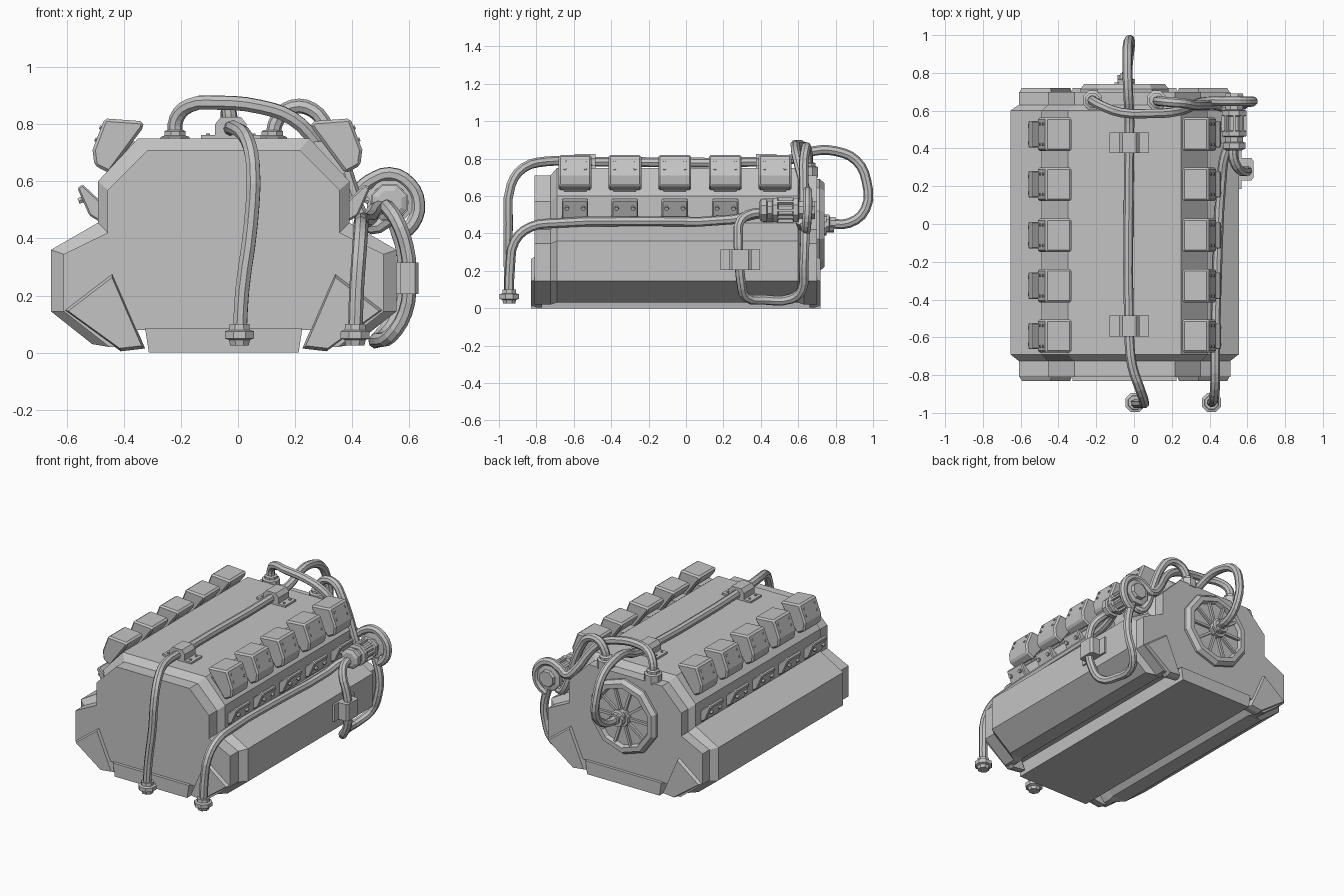
import bpy, bmesh, math
from mathutils import Vector, Matrix

grey = bpy.data.materials.new("machine_grey")
grey.diffuse_color = (0.55, 0.55, 0.55, 1)
CX = -0.05  # centre line of the block


def finish(bm, name):
    bmesh.ops.recalc_face_normals(bm, faces=bm.faces)
    me = bpy.data.meshes.new(name)
    bm.to_mesh(me)
    bm.free()
    me.materials.append(grey)
    ob = bpy.data.objects.new(name, me)
    bpy.context.collection.objects.link(ob)
    return ob


def loft(name, rings):
    """Skin closed rings of points and cap both ends."""
    bm = bmesh.new()
    rv = [[bm.verts.new(p) for p in r] for r in rings]
    n = len(rv[0])
    for a, b in zip(rv, rv[1:]):
        for i in range(n):
            bm.faces.new((a[i], a[(i + 1) % n], b[(i + 1) % n], b[i]))
    bm.faces.new(rv[0])
    bm.faces.new(rv[-1])
    return finish(bm, name)


def prism(name, prof, y0, y1, cx=CX, s=1, bevel=0):
    """Extrude a profile of (distance from centre line, z) along y."""
    ob = loft(name, [[(cx + s * u, y, z) for u, z in prof] for y in (y0, y1)])
    if bevel:
        m = ob.modifiers.new("bevel", 'BEVEL')
        m.width = bevel
        m.segments = 1
        m.limit_method = 'ANGLE'
    return ob


def lathe(name, prof, loc, axis, n=8):
    """Turn a profile of (radius, height along the axis)."""
    q = Vector((0, 0, 1)).rotation_difference(Vector(axis)).to_matrix()
    rings = []
    for r, h in prof:
        r = max(r, 0.002)
        rings.append([Vector(loc) + q @ Vector((r * math.cos(t), r * math.sin(t), h))
                      for t in [2 * math.pi * (i + .5) / n for i in range(n)]])
    return loft(name, rings)


def box(name, loc, size, rot=None):
    bm = bmesh.new()
    m = Matrix.Translation(loc) @ (rot or Matrix()) @ Matrix.Diagonal((*size, 1))
    bmesh.ops.create_cube(bm, size=1, matrix=m)
    return finish(bm, name)


def hose(name, pts, r=0.026):
    cu = bpy.data.curves.new(name, 'CURVE')
    cu.dimensions = '3D'
    cu.bevel_depth = r
    cu.bevel_resolution = 2
    cu.use_fill_caps = True
    cu.resolution_u = 3
    sp = cu.splines.new('BEZIER')
    sp.bezier_points.add(len(pts) - 1)
    for bp, p in zip(sp.bezier_points, pts):
        bp.co = p
        bp.handle_left_type = bp.handle_right_type = 'AUTO'
    sp.use_smooth = False
    cu.materials.append(grey)
    ob = bpy.data.objects.new(name, cu)
    bpy.context.collection.objects.link(ob)


def both(half):
    return [(u, z) for u, z in half] + [(-u, z) for u, z in reversed(half)]


# Engine block with slightly smaller end caps
main = both([(.30, .75), (.44, .60), (.44, .455), (.605, .36), (.605, .145),
             (.46, .03), (.36, .03), (.31, .08)])
cap = both([(.266, .71), (.406, .57), (.406, .42), (.56, .345), (.56, .145),
            (.40, .02), (.36, .02), (.31, .08)])
loft("engine_block", [[(CX + u, y, z) for u, z in p] for p, y in
     ((cap, -.81), (cap, -.725), (main, -.69), (main, .60), (cap, .63), (cap, .70))])

# Oil pan
prism("oil_pan", both([(.275, .085), (.262, 0)]), -.83, .72)

# Angled corner brackets
foot = [(.39, .28), (.56, .15), (.36, .005), (.275, .015)]
fu, fz = .40, .11
for s in (-1, 1):
    for e, y in ((-1, -.80), (1, .69)):
        loft("corner_bracket", [
            [(CX + s * u, y - e * .03, z) for u, z in foot],
            [(CX + s * u, y, z) for u, z in foot],
            [(CX + s * (fu + (u - fu) * .9), y + e * .03, fz + (z - fz) * .9) for u, z in foot]])

# Rocker covers and exhaust ports, five per side
rocker = [(.43, .82), (.295, .81), (.293, .79), (.413, .628), (.465, .655), (.472, .71)]
port = [(.42, .45), (.42, .52), (.495, .59), (.512, .575), (.47, .48)]
for s in (-1, 1):
    for y in (-.593, -.327, -.06, .21, .475):
        prism("rocker_cover", rocker, y - .088, y + .088, -.037, s, .01)
        prism("rocker_neck", [(.30, .74), (.36, .74), (.42, .64), (.38, .60)],
              y - .06, y + .06, -.037, s)
        prism("exhaust_port", port, y - .07, y + .07, CX, s, .006)
        for dy in (-.055, .055):
            for u, z in ((.442, .787), (.458, .745)):
                lathe("cover_bolt", [(.008, -.005), (.008, .006)],
                      (-.037 + s * u, y + dy, z), (s * .93, 0, .36), 6)
            lathe("port_bolt", [(.012, -.01), (.012, .012)],
                  (CX + s * .497, y + dy * .8, .535), (s * .92, 0, -.38), 6)

# Fan wheel on the back
FAN = (CX, 0, .445)
lathe("fan_wheel", [(.245, .68), (.245, .715), (.225, .74), (.195, .74), (.185, .715),
                    (.055, .715), (.055, .75), (.04, .75), (.04, .79), (0, .79)],
      FAN, (0, 1, 0), 10)
for i in range(10):
    a = math.pi * i / 5
    box("fan_spoke", (CX + .12 * math.cos(a), .722, .445 + .12 * math.sin(a)),
        (.14, .018, .016), Matrix.Rotation(-a, 4, 'Y'))

# Long hose over the top, from the fan hub to the front
hose("top_hose", [(-.04, .76, .455), (-.03, .87, .455), (-.02, .96, .53), (-.03, .965, .68),
                  (-.035, .91, .79), (-.035, .80, .84), (-.03, .68, .84), (-.025, .58, .80),
                  (-.025, .45, .785), (-.025, -.60, .785), (-.01, -.75, .785),
                  (.03, -.87, .75), (.052, -.935, .66), (.045, -.95, .45),
                  (.015, -.95, .22), (.005, -.95, .04)])

# Long side hose, from the pump to the front
hose("side_hose", [(.53, .48, .52), (.48, .36, .50), (.465, .25, .475), (.44, -.25, .465),
                   (.43, -.70, .455), (.43, -.83, .435), (.425, -.915, .36),
                   (.415, -.94, .22), (.41, -.945, .04)])

# Hose end fittings
for x in (.005, .41):
    lathe("hose_fitting", [(.035, .025), (.04, .045), (.055, .05), (.055, .075),
                           (.04, .08), (.038, .10)], (x, -.945, 0), (0, 0, 1))
lathe("hub_fitting", [(.05, .75), (.05, .765), (.035, .77), (.035, .80)],
      (-.04, 0, .455), (0, 1, 0))

# Clamps over the top hose
arch = [(.055, .75), (.055, .80), (.035, .825), (-.035, .825), (-.055, .80), (-.055, .75)]
for y in (-.54, .43):
    prism("top_clamp", arch, y - .055, y + .055, -.025)
    box("top_clamp_plate", (-.025, y, .754), (.21, .11, .016))
    for dx in (-.08, .08):
        for dy in (-.03, .03):
            lathe("clamp_bolt", [(.008, .755), (.008, .768)], (-.025 + dx, y + dy, 0), (0, 0, 1), 6)

# Pump with stepped flanges on the right
lathe("pump", [(.045, .39), (.065, .40), (.065, .43), (.05, .435), (.05, .46), (.07, .465),
               (.07, .49), (.055, .495), (.055, .57), (.07, .575), (.07, .60), (.05, .605),
               (.05, .63), (.085, .635), (.085, .665), (.055, .67), (.05, .69), (0, .69)],
      (.53, 0, .525), (0, 1, 0))
for i in range(8):
    a = math.pi * i / 4
    box("pump_rib", (.53 + .058 * math.cos(a), .53, .525 + .058 * math.sin(a)),
        (.016, .09, .014), Matrix.Rotation(-a, 4, 'Y'))

# Looping hose below the pump
hose("loop_hose", [(.52, .43, .51), (.525, .35, .505), (.555, .29, .465), (.59, .28, .37),
                   (.60, .285, .25), (.585, .295, .14), (.535, .32, .06), (.49, .42, .045),
                   (.49, .56, .05), (.53, .62, .10), (.575, .63, .22), (.58, .635, .34),
                   (.55, .635, .45)])
side_arch = [(.23, .555), (.23, .62), (.245, .632), (.335, .632), (.35, .62), (.35, .555)]
loft("side_clamp", [[(x, y, z) for y, x in side_arch] for z in (.205, .315)])
box("side_clamp_plate", (.56, .29, .26), (.016, .21, .11))

# Two arched hoses from the top fittings to the pump
hose("back_hose_left", [(-.22, .655, .755), (-.215, .65, .82), (-.17, .625, .865), (-.07, .59, .875),
                        (.08, .585, .86), (.19, .59, .82), (.27, .61, .74), (.34, .64, .63),
                        (.41, .65, .57), (.46, .65, .60), (.53, .65, .625), (.60, .65, .59),
                        (.63, .65, .52), (.61, .645, .45), (.56, .64, .41)])
hose("back_hose_right", [(.12, .65, .755), (.14, .65, .82), (.19, .645, .86), (.26, .64, .85),
                         (.31, .63, .79), (.36, .63, .68), (.40, .63, .56), (.43, .63, .48),
                         (.47, .62, .44), (.53, .61, .47)])
for x in (-.22, .12):
    lathe("top_fitting", [(.055, .70), (.055, .755), (.04, .76), (.04, .775), (.03, .78)],
          (x, .655, 0), (0, 0, 1))
